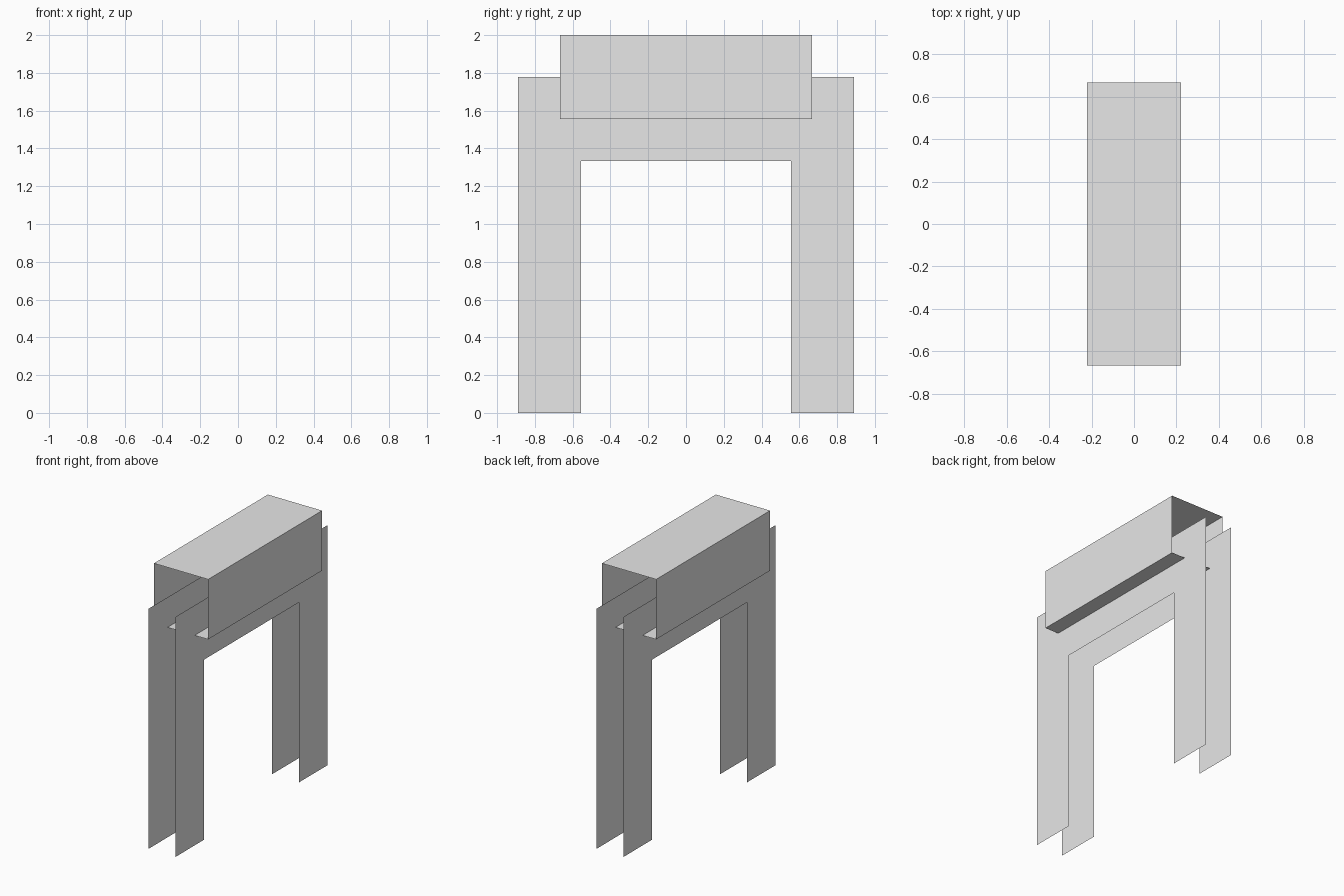
import bpy
import bmesh

cube = bpy.data.objects.get("Cube")
if cube:
    bpy.data.objects.remove(cube, do_unlink=True)

U = 1 / 9  # design unit

grey = bpy.data.materials.new("plain grey")
grey.use_nodes = True
grey.diffuse_color = (0.8, 0.8, 0.8, 1)
grey.node_tree.nodes["Principled BSDF"].inputs["Base Color"].default_value = (0.8, 0.8, 0.8, 1)


def finish(name, bm):
    mesh = bpy.data.meshes.new(name)
    bm.to_mesh(mesh)
    bm.free()
    mesh.materials.append(grey)
    obj = bpy.data.objects.new(name, mesh)
    bpy.context.collection.objects.link(obj)
    return obj


# Rectangular sleeve, open at both ends
bm = bmesh.new()
profile = [(-2, 14), (2, 14), (2, 18), (-2, 18)]
rings = [[bm.verts.new((x * U, y * U, z * U)) for x, z in profile] for y in (-6, 6)]
for i in range(4):
    j = (i + 1) % 4
    bm.faces.new((rings[0][i], rings[0][j], rings[1][j], rings[1][i]))
bmesh.ops.recalc_face_normals(bm, faces=bm.faces)
finish("top_sleeve", bm)

# Two thin parallel frame sheets, each a crossbar with two legs
half = [(5, 12), (5, 0), (8, 0), (8, 16)]
outline = half + [(-y, z) for y, z in reversed(half)]
for name, side in (("left_frame", 1), ("right_frame", -1)):
    bm = bmesh.new()
    verts = [bm.verts.new((side * U, y * U, z * U)) for y, z in outline]
    face = bm.faces.new(verts)
    face.normal_update()
    if face.normal.x * side < 0:
        face.normal_flip()
    bmesh.ops.triangulate(bm, faces=[face])
    bmesh.ops.dissolve_limit(bm, angle_limit=0.01, verts=bm.verts, edges=bm.edges)
    finish(name, bm)
